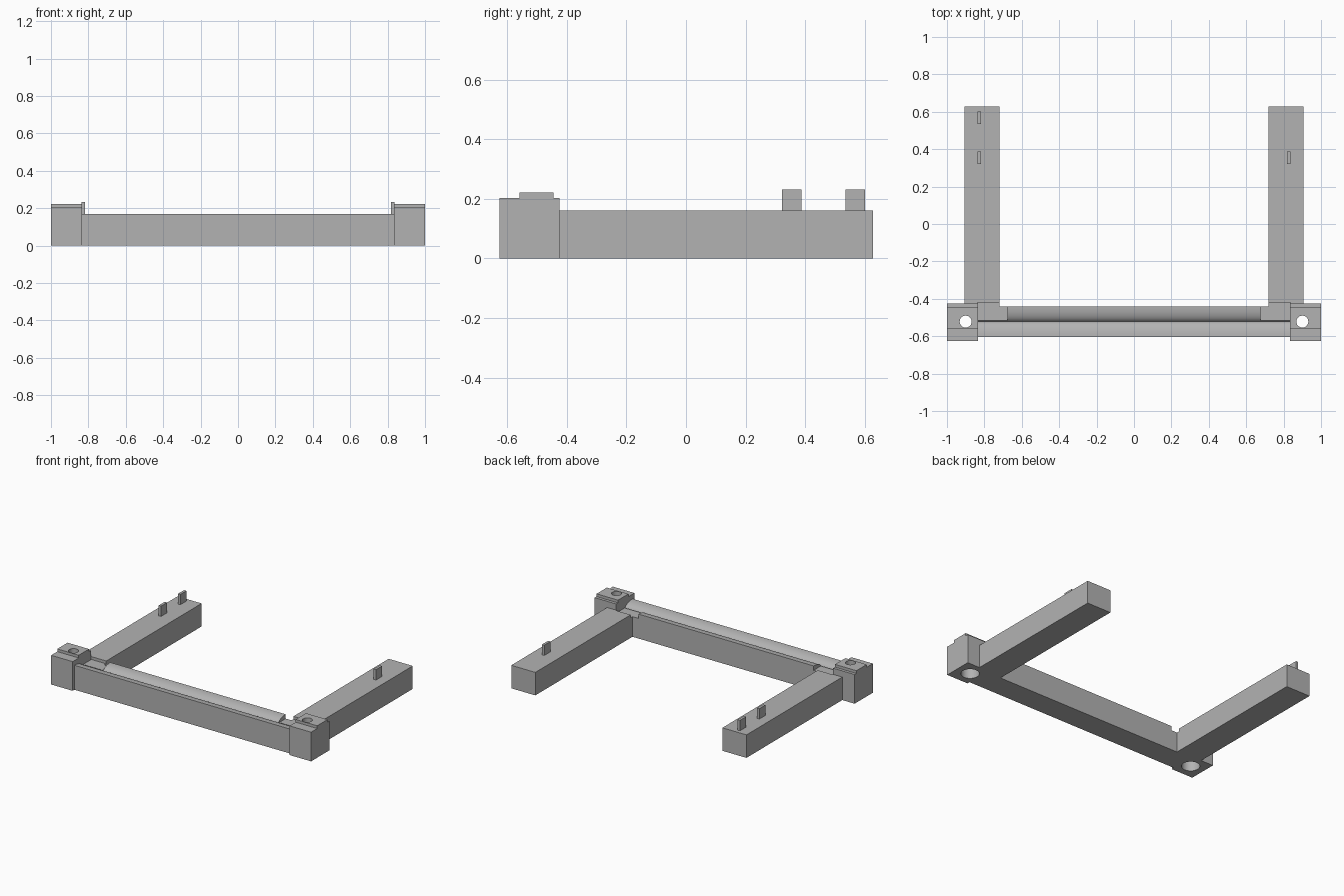
import bpy, bmesh, math

cube = bpy.data.objects.get("Cube")
if cube:
    bpy.data.objects.remove(cube, do_unlink=True)

grey = bpy.data.materials.new("plain grey")
grey.use_nodes = True
grey.diffuse_color = (0.45, 0.45, 0.45, 1)
grey.node_tree.nodes["Principled BSDF"].inputs["Base Color"].default_value = (0.45, 0.45, 0.45, 1)


def finish(name, bm):
    bmesh.ops.recalc_face_normals(bm, faces=bm.faces)
    mesh = bpy.data.meshes.new(name)
    bm.to_mesh(mesh)
    bm.free()
    mesh.materials.append(grey)
    obj = bpy.data.objects.new(name, mesh)
    bpy.context.collection.objects.link(obj)
    return obj


def box(name, x, y, z):
    bm = bmesh.new()
    bmesh.ops.create_cube(bm, size=1)
    for v in bm.verts:
        v.co = [r[0] + (c + 0.5) * (r[1] - r[0]) for c, r in zip(v.co, (x, y, z))]
    return finish(name, bm)


def prism(name, profile, x0, x1):
    """Extrude a (y, z) outline along x."""
    bm = bmesh.new()
    face = bm.faces.new([bm.verts.new((x0, y, z)) for y, z in profile])
    side = bmesh.ops.extrude_face_region(bm, geom=[face])["geom"]
    for v in side:
        if isinstance(v, bmesh.types.BMVert):
            v.co.x = x1
    return finish(name, bm)


def cylinder(name, x, y, z0, z1, radius):
    bm = bmesh.new()
    bmesh.ops.create_cone(bm, cap_ends=True, segments=40, radius1=radius, radius2=radius, depth=z1 - z0)
    bmesh.ops.translate(bm, verts=bm.verts, vec=(x, y, (z0 + z1) / 2))
    return finish(name, bm)


def combine(target, other, operation):
    mod = target.modifiers.new(operation.lower(), 'BOOLEAN')
    mod.operation = operation
    mod.solver = 'EXACT'
    mod.object = other
    bpy.context.view_layer.objects.active = target
    bpy.ops.object.modifier_apply(modifier=mod.name)
    bpy.data.objects.remove(other, do_unlink=True)


def span(side, a, b):
    return sorted((side * a, side * b))


# Cross beam: two rounded shoulders meeting in a lengthwise groove
FRONT, BACK, VALLEY, TOP, DIP = -0.605, -0.44, -0.522, 0.17, 0.04
STEPS = 10
profile = [(BACK, 0), (FRONT, 0)]
for edge in (FRONT, BACK):
    arc = []
    for i in range(STEPS + 1):
        a = math.pi / 2 * i / STEPS
        arc.append((edge + (VALLEY - edge) * math.sin(a), TOP - DIP * (1 - math.cos(a))))
    profile += arc if edge == FRONT else arc[-2::-1]
frame = prism("frame", profile, -0.85, 0.85)

for s in (-1, 1):
    # Rear-pointing leg
    combine(frame, box("leg", span(s, 0.72, 0.905), (-0.5, 0.628), (0, 0.16)), 'UNION')
    # Shallow recess where leg and beam meet
    combine(frame, box("recess", span(s, 0.675, 0.836), (-0.517, -0.42), (0.14, 0.3)), 'DIFFERENCE')
    # Corner block with a raised pad
    outline = [(-0.625, 0), (-0.625, 0.203), (-0.558, 0.203), (-0.558, 0.222),
               (-0.445, 0.222), (-0.445, 0.203), (-0.425, 0.203), (-0.425, 0)]
    combine(frame, prism("corner_block", outline, *span(s, 0.835, 1)), 'UNION')
    # Bolt hole with a wider socket underneath
    combine(frame, cylinder("bolt_hole", s * 0.9, -0.522, -0.1, 0.4, 0.032), 'DIFFERENCE')
    combine(frame, cylinder("socket", s * 0.9, -0.522, -0.1, 0.12, 0.058), 'DIFFERENCE')

# Thin upright tabs on the legs
for name, s, y in (("right_front_tab", -1, 0.355), ("right_rear_tab", -1, 0.568), ("left_front_tab", 1, 0.355)):
    box(name, span(s, 0.818, 0.836), (y - 0.033, y + 0.033), (0.155, 0.232))

# Smooth the round surfaces, keep hard edges
bpy.ops.object.select_all(action='DESELECT')
frame.select_set(True)
bpy.context.view_layer.objects.active = frame
bpy.ops.object.shade_smooth_by_angle(angle=math.radians(30))
